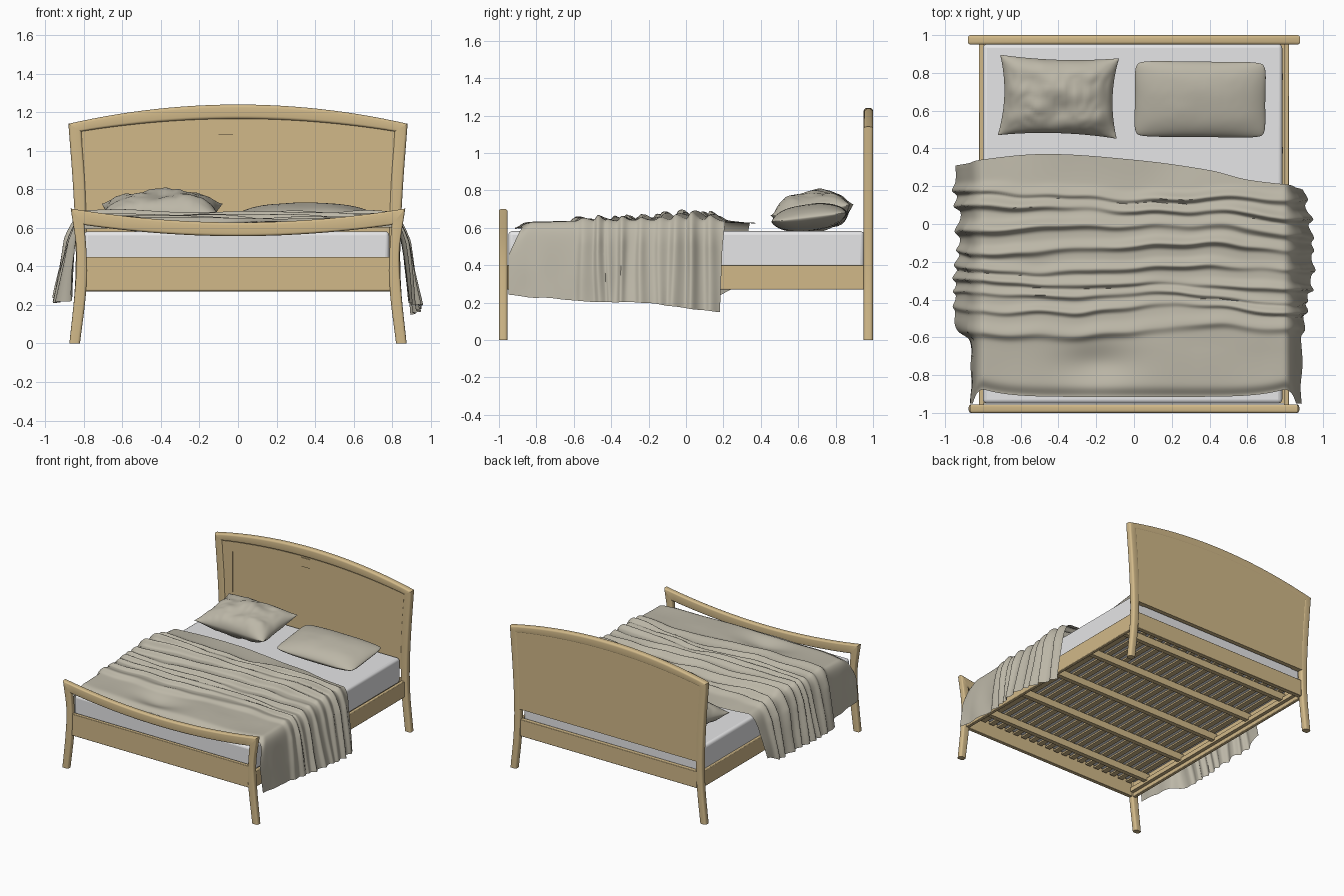
import bpy, bmesh, math
from mathutils import Vector, noise

if "Cube" in bpy.data.objects:
    bpy.data.objects.remove(bpy.data.objects["Cube"])


def material(name, rgb):
    m = bpy.data.materials.new(name)
    m.diffuse_color = (*rgb, 1)
    m.use_nodes = True
    m.node_tree.nodes["Principled BSDF"].inputs["Base Color"].default_value = m.diffuse_color
    return m


WOOD = material("light wood", (0.64, 0.485, 0.25))
LINEN = material("linen", (0.505, 0.475, 0.39))
WHITE = material("mattress white", (0.80, 0.80, 0.81))


def finish(bm, name, mat, bevel=0.0, segs=2, angle=35):
    bmesh.ops.recalc_face_normals(bm, faces=bm.faces)
    me = bpy.data.meshes.new(name)
    bm.to_mesh(me)
    bm.free()
    me.materials.append(mat)
    ob = bpy.data.objects.new(name, me)
    bpy.context.collection.objects.link(ob)
    if bevel:
        b = ob.modifiers.new("Bevel", 'BEVEL')
        b.width, b.segments = bevel, segs
        b.limit_method, b.angle_limit = 'ANGLE', math.radians(40)
    bpy.ops.object.select_all(action='DESELECT')
    ob.select_set(True)
    bpy.context.view_layer.objects.active = ob
    bpy.ops.object.shade_smooth_by_angle(angle=math.radians(angle))
    return ob


def box(name, x0, x1, y0, y1, z0, z1, mat, bevel=0.0, segs=2):
    bm = bmesh.new()
    bmesh.ops.create_cube(bm, size=1)
    for v in bm.verts:
        v.co = ((x0 + x1) / 2 + v.co.x * (x1 - x0), (y0 + y1) / 2 + v.co.y * (y1 - y0),
                (z0 + z1) / 2 + v.co.z * (z1 - z0))
    return finish(bm, name, mat, bevel, segs)


def ribbon(name, a, b, y0, y1, r=0.0):
    """Solid strip between two xz curves, with lengthwise corners rounded by r."""
    bm = bmesh.new()
    rings = []
    for p, q in zip(a, b):
        p, q = Vector(p), Vector(q)
        w = (q - p).length
        d = (q - p) / w
        ring = []
        for k, (s, y) in enumerate(((w - r, y1 - r), (r, y1 - r), (r, y0 + r), (w - r, y0 + r))):
            for i in range(5 if r else 1):
                t = math.pi / 2 * (k + i / 4)
                c = p + d * (s + r * math.cos(t))
                ring.append(bm.verts.new((c.x, y + r * math.sin(t), c.y)))
        rings.append(ring)
    m = len(rings[0])
    for g, h in zip(rings, rings[1:]):
        for k in range(m):
            bm.faces.new((g[k], g[(k + 1) % m], h[(k + 1) % m], h[k]))
    bm.faces.new(rings[0])
    bm.faces.new(rings[-1])
    return finish(bm, name, WOOD)


def interp(pts, t):
    """Smooth interpolation through (t, value) points."""
    if t <= pts[0][0]:
        return pts[0][1]
    for i in range(len(pts) - 1):
        (t0, a), (t1, b) = pts[i], pts[i + 1]
        if t <= t1:
            p = pts[max(i - 1, 0)]
            n = pts[min(i + 2, len(pts) - 1)]
            m0, m1 = (b - p[1]) / (t1 - p[0]), (n[1] - a) / (n[0] - t0)
            h, k = t1 - t0, (t - t0) / (t1 - t0)
            return ((2*k**3 - 3*k*k + 1) * a + (k**3 - 2*k*k + k) * h * m0
                    + (3*k*k - 2*k**3) * b + (k**3 - k*k) * h * m1)
    return pts[-1][1]


def arc(half, z_end, z_mid, n=28):
    return [(half * (2 * i / n - 1), z_mid + (z_end - z_mid) * (2 * i / n - 1) ** 2) for i in range(n + 1)]


def leg_pair(name, inner, outer, y0, y1, r, n=18):
    for side, sx in (("left", -1), ("right", 1)):
        def curve(pts):
            top = pts[-1][0]
            return [(sx * interp(pts, top * i / n), top * i / n) for i in range(n + 1)]
        ribbon(f"{name}_{side}", curve(inner), curve(outer), y0, y1, r)


# Headboard: curved legs, arched rail, panel and inlaid border
leg_pair("headboard_leg", [(0, .82), (.28, .79), (.5, .783), (.8, .79), (1.1, .812)],
         [(0, .875), (.28, .847), (.5, .842), (.8, .855), (1.14, .88)], .95, 1, .016)
ribbon("headboard_rail", arc(.812, 1.10, 1.165), arc(.88, 1.14, 1.24), .95, 1, .016)
ribbon("headboard_panel", [(x, .49) for x, z in arc(.812, 0, 0)], arc(.825, 1.12, 1.195), .963, .998)
ribbon("border_top", arc(.72, 1.035, 1.085), arc(.812, 1.10, 1.166), .957, .965)
for side, sx in (("left", -1), ("right", 1)):
    ribbon(f"border_{side}", [(sx * .715, .49), (sx * .72, 1.035)], [(sx * .79, .49), (sx * .812, 1.1)], .957, .965)
box("inlay_square", -.1, -.025, .952, .958, 1.083, 1.155, WOOD)
box("headboard_lower_rail", -.79, .79, .955, .99, .27, .405, WOOD, .004)

# Footboard: curved legs, sagging top rail and low panel
leg_pair("footboard_leg", [(0, .82), (.28, .787), (.45, .785), (.615, .797)],
         [(0, .875), (.28, .846), (.48, .838), (.7, .868)], -1, -.955, .014)
ribbon("footboard_rail", arc(.797, .615, .557), arc(.868, .70, .628), -1, -.955, .014)
box("footboard_panel", -.795, .795, -.992, -.962, .275, .45, WOOD, .004)

# Side rails, ledges, cross beams and slats
for side, sx in (("left", -1), ("right", 1)):
    a, b = sorted((sx * .793, sx * .82))
    box(f"side_rail_{side}", a, b, -.96, .955, .27, .4, WOOD, .004)
    a, b = sorted((sx * .765, sx * .794))
    box(f"ledge_{side}", a, b, -.95, .95, .30, .335, WOOD)
for i in range(5):
    y = -.78 + i * .39
    box(f"cross_beam_{i + 1}", -.79, .79, y - .018, y + .018, .315, .37, WOOD)
for i in range(20):
    x = -.74 + i * 1.48 / 19
    box(f"slat_{i + 1}", x - .021, x + .021, -.95, .945, .37, .383, WOOD)

# Mattress
box("mattress", -.8, .785, -.95, .953, .382, .582, WHITE, .022, 4)


# Pillows: pinched lens shapes
def pillow(name, loc, half, thick, tilt, turn, pinch, round_corner, wrinkle, power, n=48):
    bm = bmesh.new()
    ct, st, cz, sz = math.cos(tilt), math.sin(tilt), math.cos(turn), math.sin(turn)
    for side in (1, -1):
        grid = []
        for i in range(n + 1):
            row = []
            for j in range(n + 1):
                u = math.sin(math.pi / 2 * (2 * i / n - 1))
                v = math.sin(math.pi / 2 * (2 * j / n - 1))
                r = 1 - round_corner * (abs(u * v)) ** 6
                x = half[0] * u * r * (1 - pinch * (1 - v * v) * u * u)
                y = half[1] * v * r * (1 - pinch * (1 - u * u) * v * v)
                dome = max(0, (1 - abs(u) ** power) * (1 - abs(v) ** power)) ** .62
                w = noise.noise(Vector((x * 6 + y * 4, y * 8 - x * 3, side * 3)))
                w += .5 * abs(noise.noise(Vector((x * 16, y * 12, side * 7 + 2))))
                z = side * thick * dome * (1 + wrinkle * w) + wrinkle * .04 * abs(u * v) ** 3
                y, z = y * ct - z * st, y * st + z * ct
                x, y = x * cz - y * sz, x * sz + y * cz
                row.append(bm.verts.new((loc[0] + x, loc[1] + y, loc[2] + z)))
            grid.append(row)
        for i in range(n):
            for j in range(n):
                bm.faces.new((grid[i][j], grid[i + 1][j], grid[i + 1][j + 1], grid[i][j + 1]))
    bmesh.ops.remove_doubles(bm, verts=bm.verts, dist=1e-5)
    finish(bm, name, LINEN, angle=60)


pillow("pillow_left", (-.40, .675, .685), (.315, .215), .1, .14, -.03, .09, 0, .25, 2.8)
pillow("pillow_right", (.35, .66, .655), (.352, .205), .07, .12, -.01, .02, .07, .04, 2.6)

# Blanket: draped sheet with bunched folds across the middle
FOLDS = [(-.56, .024, .045), (-.46, .024, .026), (-.385, .024, .024), (-.31, .028, .026), (-.225, .03, .028),
         (-.13, .032, .03), (-.03, .036, .034), (.07, .034, .03), (.155, .028, .03)]
BACK = [(-.97, .32), (-.5, .37), (0, .34), (.4, .285), (.6, .235), (.9, .2)]
HEM = {1: [(-.95, .24), (-.5, .205), (-.25, .2), (.0, .17), (.18, .15)],
       -1: [(-.95, .25), (-.5, .215), (.1, .225), (.3, .29)]}
SPLAY = {1: [(-.95, .055), (-.6, .055), (-.2, .1), (.2, .055)],
         -1: [(-.95, .035), (-.62, .04), (-.5, .11), (-.1, .08), (.3, .11)]}


def fold_height(x, y):
    y = y + .05 * noise.noise(Vector((x * 1.6, y * 1.5, 4))) + .016 * noise.noise(Vector((x * 5, y * 4, 9)))
    h = 0
    for k, (y0, amp, w) in enumerate(FOLDS):
        d = y - y0 - .02 * math.sin(x * 2 + k * 1.3)
        width = w * (.55 if d < 0 else 1.1)
        strength = .85 + .9 * noise.noise(Vector((x * 2.2, k * 3.7, 1)))
        h = max(h, amp * strength * math.exp(-(d / width) ** 2))
    return h


def blanket(nu=170, nv=170, edge=.80, hang=.42):
    bm = bmesh.new()
    grid = []
    for i in range(nu + 1):
        a = (edge + hang) * (2 * i / nu - 1)
        sx = 1 if a > 0 else -1
        h = max(0, abs(a) - edge) / hang
        x0 = max(-edge, min(edge, a))
        row = []
        for j in range(nv + 1):
            v = j / nv
            front = -.915 + .04 * (abs(x0) / edge) ** 6 - .075 * min(1, h * 2.2)
            back = interp(BACK, x0 + sx * .09 * min(1, h * 3)) - .02 * h
            y = front + (back - front) * v
            f = fold_height(x0 + sx * .1 * h, y)
            z = .629 + f + .014 * noise.noise(Vector((x0 * 3, y * 3, 2)))
            z += .02 * math.exp(-((y + .05) / .3) ** 2)
            z -= .034 * math.exp(-((x0 + .2) / .18) ** 2 - ((y + .74) / .09) ** 2)
            z -= .03 * math.exp(-(v / .03) ** 2) + .008 * max(0, v - .85) / .15
            z = max(z, .587)
            x = x0
            if h > 0:
                x = sx * (edge + .035 * (1 - math.exp(-h * 12)) + interp(SPLAY[sx], y) * h
                          + f * 1.0 * min(1, h * 3)
                          + .014 * h * noise.noise(Vector((y * 7, h * 1.5, sx * 5))))
                hem = interp(HEM[sx], y) + .008 * noise.noise(Vector((y * 9, 0, sx)))
                z += (hem - z) * h ** 1.1
                y += .02 * h * (1 - (2 * v - 1) ** 2) * noise.noise(Vector((y * 8, h, 3)))
            row.append(bm.verts.new((x, y, z)))
        grid.append(row)
    for i in range(nu):
        for j in range(nv):
            bm.faces.new((grid[i][j], grid[i + 1][j], grid[i + 1][j + 1], grid[i][j + 1]))
    finish(bm, "blanket", LINEN, angle=60)


blanket()
